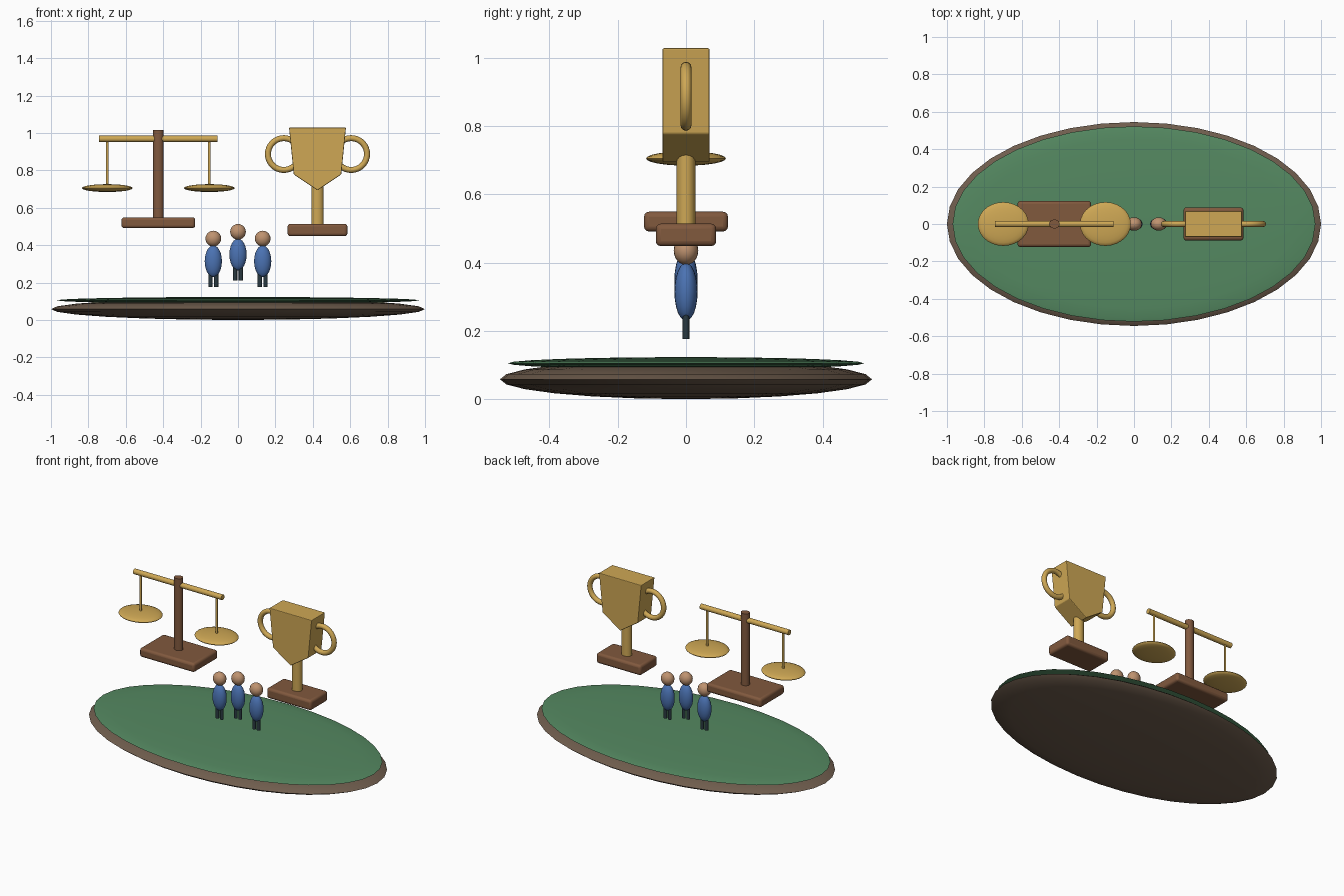
import bpy, bmesh
from math import pi, radians

if "Cube" in bpy.data.objects:
    bpy.data.objects.remove(bpy.data.objects["Cube"])


def material(name, r, g, b):
    m = bpy.data.materials.new(name)
    m.diffuse_color = (r, g, b, 1)
    m.use_nodes = True
    m.node_tree.nodes["Principled BSDF"].inputs["Base Color"].default_value = m.diffuse_color
    return m


GOLD = material("gold", 0.62, 0.39, 0.09)
WOOD = material("wood", 0.22, 0.10, 0.048)
GRASS = material("green", 0.09, 0.25, 0.12)
SOIL = material("soil", 0.16, 0.11, 0.075)
BLUE = material("blue", 0.07, 0.17, 0.45)
SKIN = material("skin", 0.52, 0.29, 0.16)
DARK = material("dark", 0.022, 0.04, 0.05)
SQUASH = 0.86  # everything is a little thinner front to back


def finish(name, mat, scale=None, smooth=True):
    ob = bpy.context.object
    ob.name = name
    if scale:
        ob.scale = scale
    bpy.ops.object.transform_apply(location=False, rotation=True, scale=True)
    if smooth:
        bpy.ops.object.shade_smooth_by_angle(angle=radians(40))
    ob.data.materials.append(mat)
    return ob


def ellipsoid(name, mat, loc, radii, seg=24, rings=12):
    bpy.ops.mesh.primitive_uv_sphere_add(segments=seg, ring_count=rings, radius=1, location=loc)
    return finish(name, mat, radii)


def post(name, mat, x, z0, z1, r, sides=16):
    bpy.ops.mesh.primitive_cylinder_add(vertices=sides, radius=r, depth=z1 - z0,
                                        location=(x, 0, (z0 + z1) / 2))
    return finish(name, mat, (1, SQUASH, 1))


def block(name, mat, x, z, size, bevel=0.015):
    bpy.ops.mesh.primitive_cube_add(size=1, location=(x, 0, z))
    ob = finish(name, mat, size, smooth=False)
    mod = ob.modifiers.new("bevel", "BEVEL")
    mod.width = bevel
    mod.segments = 3
    bpy.ops.object.shade_smooth_by_angle(angle=radians(40))
    return ob


# ground island
ellipsoid("island_base", SOIL, (0, 0, 0.058), (1.0, 0.545, 0.058), 36, 12)
ellipsoid("island_top", GRASS, (0, 0, 0.105), (0.97, 0.522, 0.018), 36, 12)

# balance scale
SX = -0.426
block("scale_base", WOOD, SX, 0.52, (0.394, 0.246, 0.058))
post("scale_post", WOOD, SX, 0.53, 1.015, 0.028)
bpy.ops.mesh.primitive_cylinder_add(vertices=16, radius=0.017, depth=0.634,
                                    location=(SX, 0, 0.968), rotation=(0, pi / 2, 0))
finish("scale_beam", GOLD)
for side, s in (("left", -1), ("right", 1)):
    x = SX + s * 0.273
    post("hanger_" + side, GOLD, x, 0.705, 0.965, 0.0075, 10)
    ellipsoid("pan_" + side, GOLD, (x, 0, 0.705), (0.136, 0.117, 0.021), 28, 12)

# trophy base and stem
TX = 0.425
block("trophy_base", WOOD, TX, 0.481, (0.32, 0.177, 0.066))
post("trophy_stem", GOLD, TX, 0.50, 0.72, 0.033)

# trophy cup: five-sided profile extruded front to back
outline = [(-0.152, 1.028), (0.152, 1.028), (0.127, 0.778), (0, 0.693), (-0.127, 0.778)]
bm = bmesh.new()
face = bm.faces.new([bm.verts.new((x, -0.069, z)) for x, z in outline])
ext = bmesh.ops.extrude_face_region(bm, geom=[face])
for v in ext["geom"]:
    if isinstance(v, bmesh.types.BMVert):
        v.co.y = 0.069
bmesh.ops.recalc_face_normals(bm, faces=bm.faces)
mesh = bpy.data.meshes.new("trophy_cup")
bm.to_mesh(mesh)
bm.free()
cup = bpy.data.objects.new("trophy_cup", mesh)
bpy.context.collection.objects.link(cup)
cup.location.x = TX
mesh.materials.append(GOLD)
bev = cup.modifiers.new("bevel", "BEVEL")
bev.width = 0.004
bev.segments = 2

# trophy handles
for side, s in (("left", -1), ("right", 1)):
    bpy.ops.mesh.primitive_torus_add(major_segments=36, minor_segments=12, major_radius=0.085,
                                     minor_radius=0.016, location=(TX + s * 0.18, 0, 0.887),
                                     rotation=(pi / 2, 0, 0))
    finish("trophy_handle_" + side, GOLD)

# three people, the middle one higher
for i, (x, dz) in enumerate(((-0.132, 0), (0, 0.036), (0.132, 0))):
    ellipsoid(f"head_{i}", SKIN, (x, 0, 0.435 + dz), (0.042, 0.036, 0.042), 20, 12)
    ellipsoid(f"body_{i}", BLUE, (x, 0, 0.314 + dz), (0.046, 0.034, 0.085), 20, 12)
    for side, s in (("left", -1), ("right", 1)):
        post(f"leg_{i}_{side}", DARK, x + s * 0.0155, 0.176 + dz, 0.28 + dz, 0.0115, 12)
